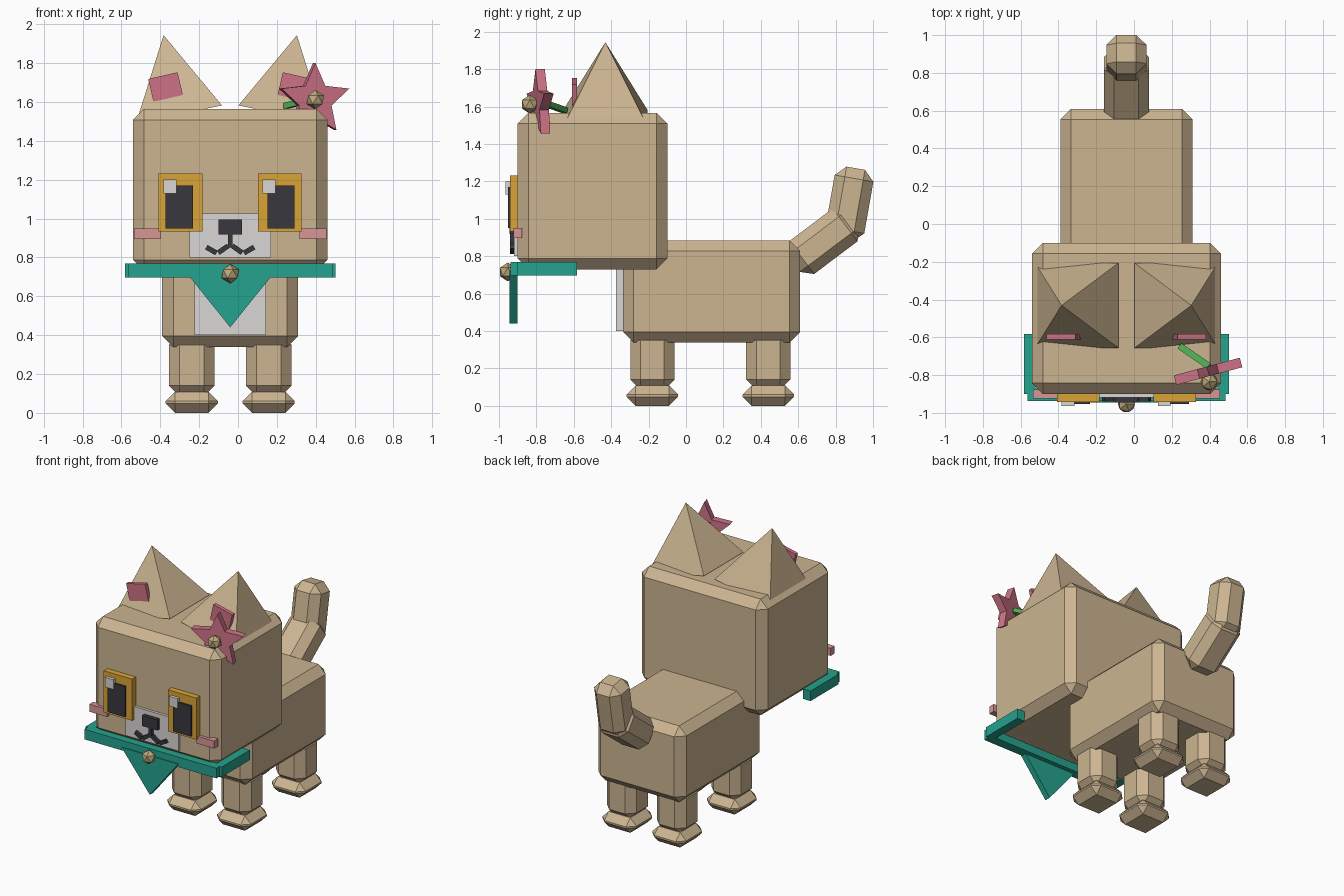
import bpy, bmesh, math
from mathutils import Matrix, Euler

if "Cube" in bpy.data.objects:
    bpy.data.objects.remove(bpy.data.objects["Cube"])

CX = -0.04  # symmetry plane of the animal


def material(name, rgb):
    m = bpy.data.materials.new(name)
    m.diffuse_color = (*rgb, 1)
    m.use_nodes = True
    m.node_tree.nodes["Principled BSDF"].inputs["Base Color"].default_value = m.diffuse_color
    return m


TAN = material("tan fur", (0.604, 0.462, 0.286))
WHITE = material("white fur", (0.70, 0.68, 0.66))
GOLD = material("amber", (0.70, 0.37, 0.037))
BLACK = material("charcoal", (0.04, 0.038, 0.048))
PINK = material("rose pink", (0.61, 0.17, 0.24))
BLUSH = material("blush pink", (0.69, 0.305, 0.305))
TEAL = material("teal cloth", (0.018, 0.36, 0.27))
GREEN = material("leaf green", (0.08, 0.43, 0.09))
BRASS = material("brass", (0.52, 0.40, 0.20))


def finish(name, bm, mat, loc=(0, 0, 0), rot=(0, 0, 0)):
    """Turn a bmesh into a placed object; rot is in degrees."""
    bmesh.ops.recalc_face_normals(bm, faces=bm.faces)
    me = bpy.data.meshes.new(name)
    bm.to_mesh(me)
    bm.free()
    me.materials.append(mat)
    ob = bpy.data.objects.new(name, me)
    ob.location = loc
    ob.rotation_euler = [math.radians(a) for a in rot]
    bpy.context.collection.objects.link(ob)
    return ob


def box(name, loc, size, mat, bevel=0, rot=(0, 0, 0)):
    bm = bmesh.new()
    bmesh.ops.create_cube(bm, size=1)
    bmesh.ops.scale(bm, vec=size, verts=bm.verts)
    if bevel:
        bmesh.ops.bevel(bm, geom=bm.edges[:], offset=bevel, segments=1,
                        affect='EDGES')
    return finish(name, bm, mat, loc, rot)


def span(name, x, y, z, mat, bevel=0):
    """Box given by its (min, max) on each axis."""
    return box(name, [(a + b) / 2 for a, b in (x, y, z)],
               [b - a for a, b in (x, y, z)], mat, bevel)


def prism(name, pts, depth, mat, loc, rot=(0, 0, 0)):
    """Extrude an x-z outline along y, centred on loc."""
    bm = bmesh.new()
    f = bm.faces.new([bm.verts.new((x, -depth / 2, z)) for x, z in pts])
    ext = bmesh.ops.extrude_face_region(bm, geom=[f])['geom']
    bmesh.ops.translate(bm, vec=(0, depth, 0),
                        verts=[v for v in ext if isinstance(v, bmesh.types.BMVert)])
    return finish(name, bm, mat, loc, rot)


def bead(name, loc):
    bm = bmesh.new()
    bmesh.ops.create_icosphere(bm, subdivisions=1, radius=0.05)
    return finish(name, bm, BRASS, loc)


# Head, body and chest patch
span("head", (-0.54, 0.46), (-0.90, -0.10), (0.73, 1.565), TAN, 0.057)
span("body", (-0.39, 0.31), (-0.337, 0.61), (0.338, 0.885), TAN, 0.057)
span("chest_patch", (-0.224, 0.144), (-0.374, -0.32), (0.40, 0.75), WHITE)

# Tail in two segments
box("tail_base", (CX, 0.735, 0.88), (0.24, 0.40, 0.22), TAN, 0.055, (37, 0, 0))
box("tail_tip", (CX, 0.874, 1.078), (0.213, 0.21, 0.39), TAN, 0.055, (-10, 0, 0))

# Parts that come in left/right pairs
for s, side in ((-1, "left"), (1, "right")):
    # Legs and paws
    for y, end in ((-0.18, "front"), (0.44, "back")):
        x = CX + s * 0.198
        box(f"{end}_{side}_leg", (x, y, 0.245), (0.236, 0.236, 0.32), TAN, 0.055)
        box(f"{end}_{side}_paw", (x, y, 0.054), (0.268, 0.276, 0.108), TAN, 0.048)

    # Ear: leaning four-sided pyramid with a pink inner plate
    lean = 11.2
    bm = bmesh.new()
    bmesh.ops.create_cone(bm, cap_ends=True, segments=4, radius2=0,
                          radius1=0.225 * math.sqrt(2), depth=0.413,
                          matrix=Matrix.Rotation(math.pi / 4, 4, 'Z'))
    # put the square base on the axes whichever way the cone starts
    if max(v.co.x for v in bm.verts) > 0.3:
        bmesh.ops.rotate(bm, matrix=Matrix.Rotation(math.pi / 4, 3, 'Z'),
                         verts=bm.verts)
    finish(f"{side}_ear", bm, TAN, (CX + s * 0.303, -0.431, 1.741),
           (0, s * lean, 0))
    box(f"{side}_inner_ear", (CX + s * 0.333, -0.597, 1.677),
        (0.155, 0.027, 0.12), PINK, rot=(0, s * 13, 0))

    # Eye: amber plate, dark pupil, highlight on the same side of both
    ex = CX + s * 0.255
    span(f"{side}_eye", (ex - 0.113, ex + 0.113), (-0.942, -0.89),
         (0.933, 1.232), GOLD)
    px = CX + s * 0.262
    span(f"{side}_pupil", (px - 0.07, px + 0.07), (-0.953, -0.93),
         (0.95, 1.17), BLACK)
    hx = -0.35 if s < 0 else 0.16
    span(f"{side}_eye_highlight", (hx - 0.034, hx + 0.034), (-0.964, -0.93),
         (1.13, 1.20), WHITE)

    # Cheek, mouth strokes and collar side
    box(f"{side}_cheek", (CX + s * 0.426, -0.90, 0.923), (0.14, 0.045, 0.054), BLUSH)
    box(f"{side}_mouth_inner", (CX + s * 0.036, -0.928, 0.842),
        (0.062, 0.024, 0.026), BLACK, rot=(0, s * 35, 0))
    box(f"{side}_mouth_outer", (CX + s * 0.097, -0.928, 0.838),
        (0.06, 0.024, 0.026), BLACK, rot=(0, -s * 30, 0))
    box(f"{side}_collar", (CX + s * 0.512, -0.742, 0.732),
        (0.06, 0.318, 0.072), TEAL)

# Muzzle and nose
span("muzzle", (-0.25, 0.17), (-0.919, -0.88), (0.80, 1.026), WHITE)
span("nose", (-0.10, 0.02), (-0.945, -0.90), (0.918, 0.995), BLACK)
span("mouth_stem", (-0.052, -0.028), (-0.94, -0.90), (0.85, 0.92), BLACK)

# Neckerchief: front band, hanging point and bead
span("collar_front", (-0.565, 0.485), (-0.938, -0.87), (0.696, 0.768), TEAL)
prism("scarf_point", [(-0.225, 0.72), (0, 0.44), (0.225, 0.72)], 0.042, TEAL,
      (CX, -0.923, 0))
bead("collar_bead", (CX, -0.953, 0.716))

# Star flower with bead and leaf
star = []
for i in range(10):
    r, a = (0.19, 0.09)[i % 2], math.pi / 2 + i * math.pi / 5
    star.append((r * math.cos(a), r * math.sin(a)))
prism("star_flower", star, 0.052, PINK, (0.392, -0.78, 1.61), (0, 0, 15))
bead("flower_bead", (0.398, -0.835, 1.612))
box("leaf", (0.32, -0.70, 1.598), (0.19, 0.035, 0.03), GREEN, rot=(0, -11, -34.5))
